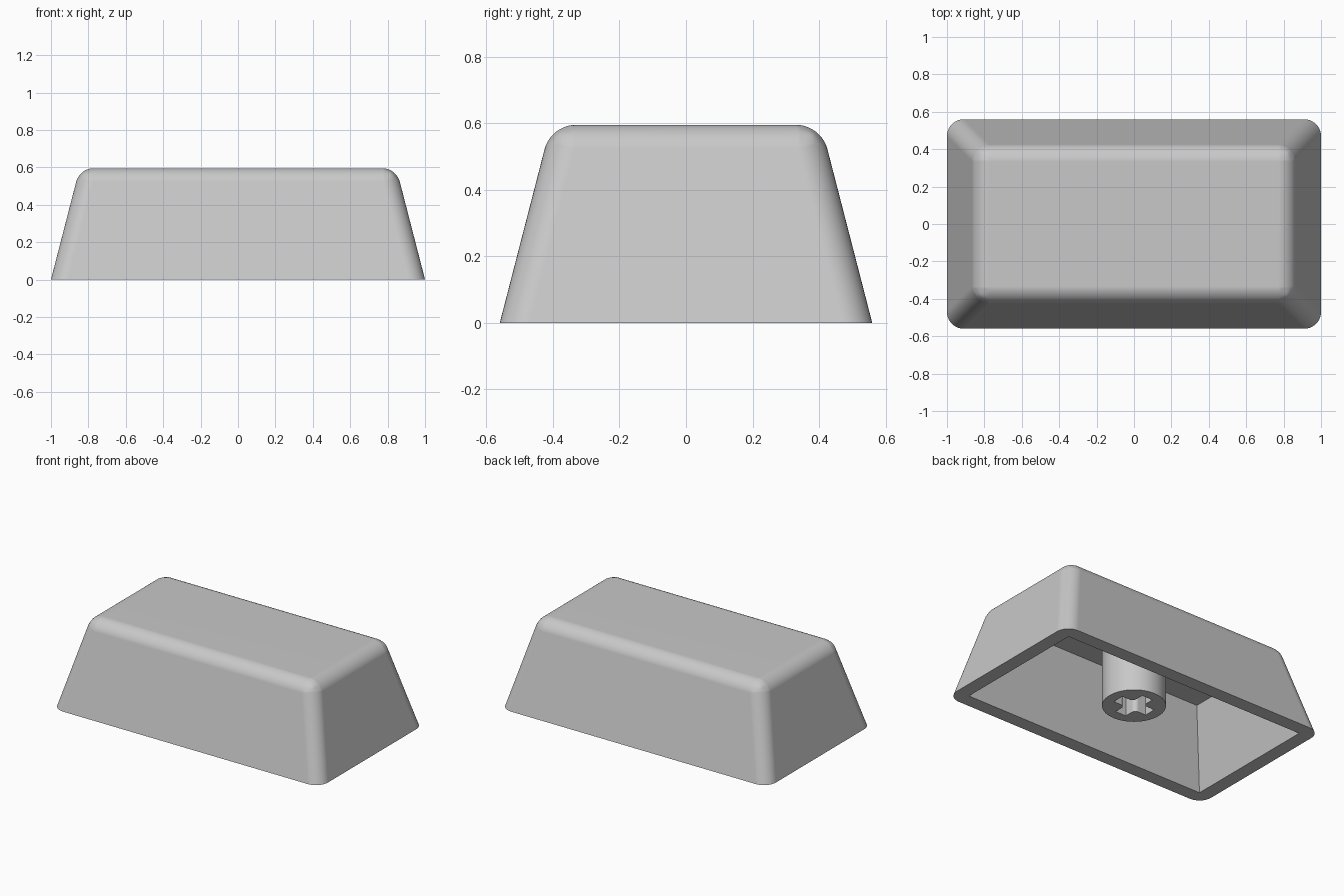
import bpy
import bmesh
from math import sin, cos, pi, radians

cube = bpy.data.objects.get("Cube")
if cube:
    bpy.data.objects.remove(cube)

HX, HY, HEIGHT = 1.0, 0.56, 0.595   # outer half sizes and height
WALL, TAPER, RADIUS = 0.093, 0.258, 0.093

grey = bpy.data.materials.new("light_grey_plastic")
grey.use_nodes = True
colour = (0.58, 0.58, 0.58, 1)
grey.diffuse_color = colour
grey.node_tree.nodes["Principled BSDF"].inputs["Base Color"].default_value = colour


def loft(name, low, z0, high, z1, finish=None):
    """Closed solid between two matching outlines."""
    bm = bmesh.new()
    a = [bm.verts.new((x, y, z0)) for x, y in low]
    b = [bm.verts.new((x, y, z1)) for x, y in high]
    n = len(a)
    bm.faces.new(a[::-1])
    bm.faces.new(b)
    for i in range(n):
        j = (i + 1) % n
        bm.faces.new((a[i], a[j], b[j], b[i]))
    if finish:
        finish(bm)
    mesh = bpy.data.meshes.new(name)
    bm.to_mesh(mesh)
    bm.free()
    mesh.materials.append(grey)
    obj = bpy.data.objects.new(name, mesh)
    bpy.context.collection.objects.link(obj)
    return obj


def rectangle(inset):
    x, y = HX - inset, HY - inset
    return [(-x, -y), (x, -y), (x, y), (-x, y)]


def activate(obj):
    bpy.ops.object.select_all(action='DESELECT')
    obj.select_set(True)
    bpy.context.view_layer.objects.active = obj


def cut(obj, cutter):
    """Subtract the cutter, then discard it."""
    mod = obj.modifiers.new("cut", 'BOOLEAN')
    mod.operation = 'DIFFERENCE'
    mod.solver = 'EXACT'
    mod.object = cutter
    activate(obj)
    bpy.ops.object.modifier_apply(modifier=mod.name)
    bpy.data.objects.remove(cutter)


def smooth(obj):
    activate(obj)
    bpy.ops.object.shade_smooth_by_angle(angle=radians(30))
    mod = obj.modifiers.new("flat_face_normals", 'WEIGHTED_NORMAL')
    mod.keep_sharp = True


def weight_edges(bm):
    # round the upright corners and the slightly tighter top rim
    layer = bm.edges.layers.float.new("bevel_weight_edge")
    for e in bm.edges:
        heights = [v.co.z for v in e.verts]
        if max(heights) > 0:
            e[layer] = 0.83 if min(heights) > 0 else 1.0


# Tapered outer shell with rounded edges
shell = loft("cap_shell", rectangle(0), 0, rectangle(TAPER * HEIGHT), HEIGHT,
             weight_edges)
bevel = shell.modifiers.new("rounding", 'BEVEL')
bevel.limit_method = 'WEIGHT'
bevel.width = RADIUS * 0.94
bevel.segments = 10
activate(shell)
bpy.ops.object.modifier_apply(modifier=bevel.name)

# Sharp-cornered hollow, open at the bottom
below, roof = -0.05, HEIGHT - WALL
hollow = loft("hollow_cutter", rectangle(WALL + TAPER * below), below,
              rectangle(WALL + TAPER * roof), roof)
cut(shell, hollow)
smooth(shell)

# Round mounting stem under the roof
STEM_R, STEM_Z, SIDES = 0.193, 0.062, 64
circle = [(STEM_R * cos(2 * pi * i / SIDES), STEM_R * sin(2 * pi * i / SIDES))
          for i in range(SIDES)]
stem = loft("mounting_stem", circle, STEM_Z, circle, roof + 0.02)

# Cross-shaped socket with rounded inner corners
ARM, HALF, FILLET = 0.125, 0.04, 0.03
quarter = [(ARM, HALF)]
for i in range(7):
    t = -pi / 2 - i * pi / 12
    quarter.append((HALF + FILLET * (1 + cos(t)), HALF + FILLET * (1 + sin(t))))
quarter.append((HALF, ARM))
cross = []
for _ in range(4):
    cross += quarter
    quarter = [(-y, x) for x, y in quarter]
cut(stem, loft("socket_cutter", cross, 0, cross, STEM_Z + 0.25))
smooth(stem)
